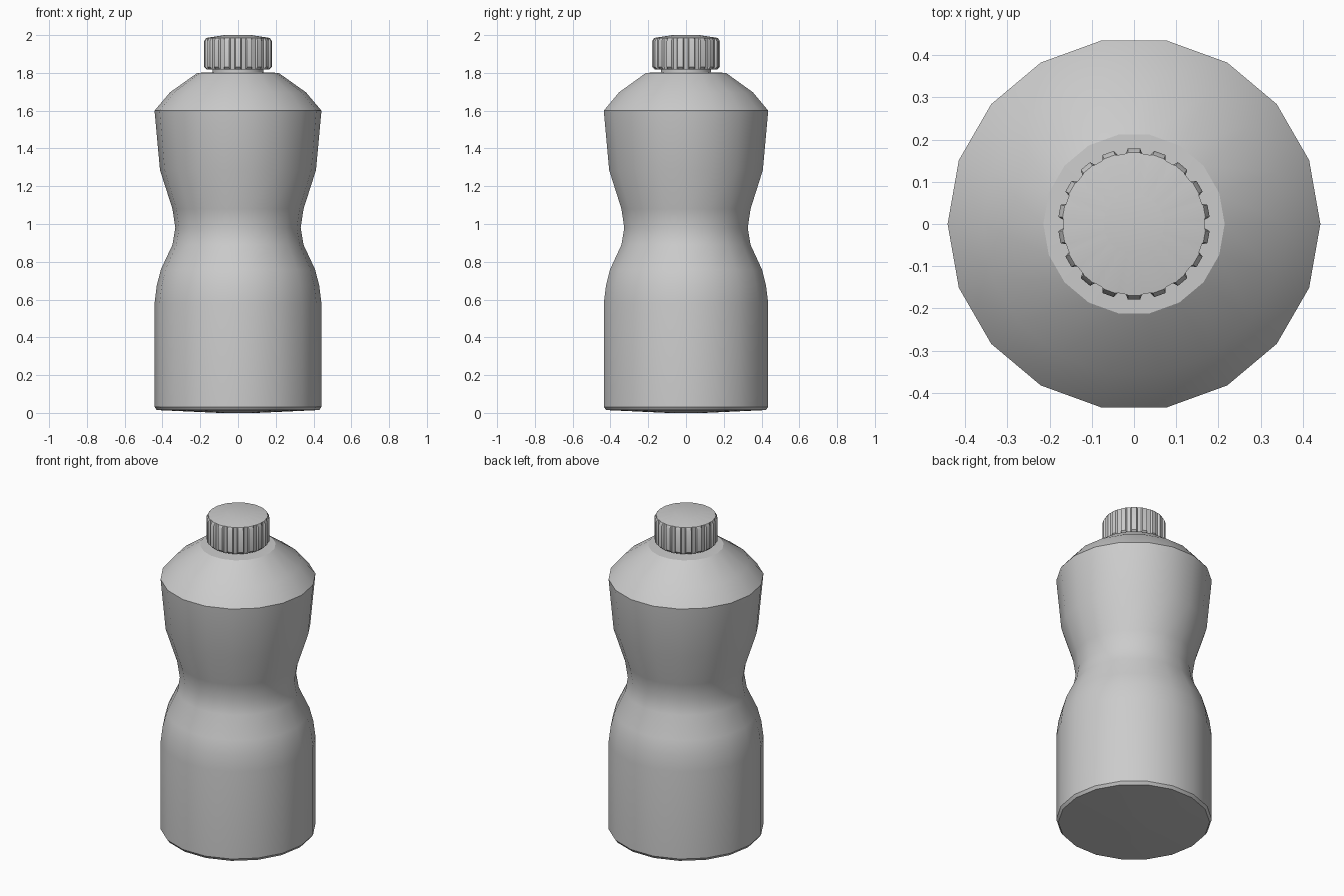
import bpy, bmesh
from math import sin, cos, radians

if "Cube" in bpy.data.objects:
    bpy.data.objects.remove(bpy.data.objects["Cube"])


def loft(name, rings, smooth_angle=32):
    """Skin a stack of rings; each ring is (z, [(radius, degrees), ...])."""
    bm = bmesh.new()
    loops = [[bm.verts.new((r * cos(radians(a)), r * sin(radians(a)), z)) for r, a in ring]
             for z, ring in rings]
    n = len(loops[0])
    for low, high in zip(loops, loops[1:]):
        for i in range(n):
            j = (i + 1) % n
            bm.faces.new((low[i], low[j], high[j], high[i]))
    bm.faces.new(loops[0][::-1])
    bm.faces.new(loops[-1])
    bmesh.ops.recalc_face_normals(bm, faces=bm.faces)
    mesh = bpy.data.meshes.new(name)
    bm.to_mesh(mesh)
    bm.free()
    obj = bpy.data.objects.new(name, mesh)
    bpy.context.collection.objects.link(obj)
    bpy.ops.object.select_all(action='DESELECT')
    obj.select_set(True)
    bpy.context.view_layer.objects.active = obj
    bpy.ops.object.shade_smooth_by_angle(angle=radians(smooth_angle))
    return obj


def circle(r, sides=18):
    return [(r, 360 * i / sides) for i in range(sides)]


# Bottle body with pinched waist, shoulder and neck
body = [(0.10, 0.0), (0.43, 0.015), (0.442, 0.032), (0.442, 0.58), (0.43, 0.675),
        (0.408, 0.76), (0.347, 0.89), (0.332, 0.98), (0.347, 1.08), (0.413, 1.285),
        (0.442, 1.60), (0.36, 1.697), (0.215, 1.80), (0.135, 1.803), (0.135, 1.84)]
loft("bottle_body", [(z, circle(r)) for r, z in body])


# Screw cap with eighteen tapered grip ribs
def ribbed(base, tip):
    ring = []
    for k in range(18):
        a = 10 + 20 * k
        ring += [(base, a - 6.6), (tip, a - 4.6), (tip, a + 4.6), (base, a + 6.6)]
    return ring


cap = [(1.817, 0.165, 0.165), (1.832, 0.168, 0.18), (1.968, 0.168, 0.18),
       (1.985, 0.168, 0.170), (2.0, 0.072, 0.072)]
loft("screw_cap", [(z, ribbed(b, t)) for z, b, t in cap])
